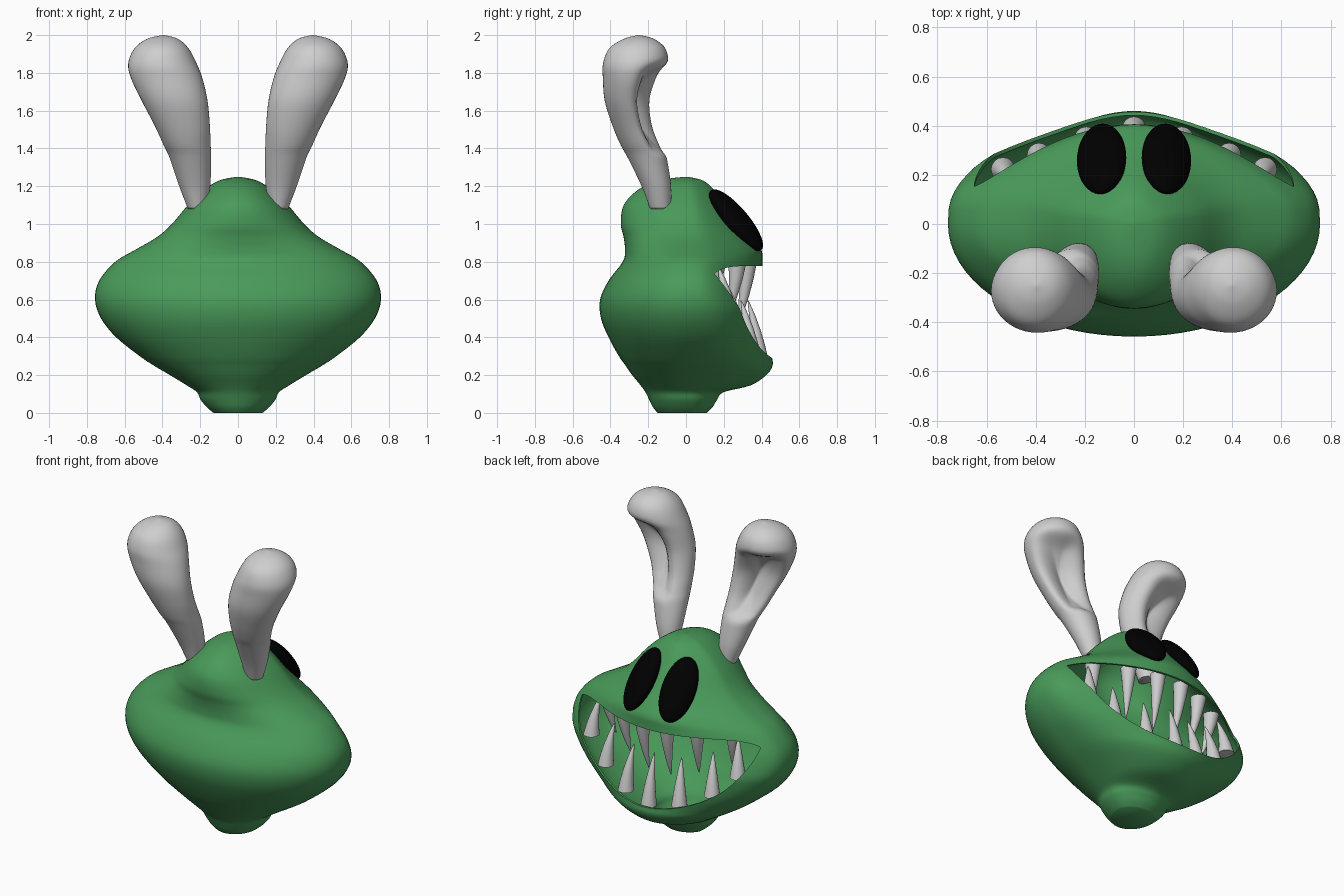
import bpy, math
from mathutils import Vector

if "Cube" in bpy.data.objects:
    bpy.data.objects.remove(bpy.data.objects["Cube"], do_unlink=True)


def material(name, colour):
    m = bpy.data.materials.new(name)
    m.use_nodes = True
    m.diffuse_color = (*colour, 1)
    m.node_tree.nodes["Principled BSDF"].inputs["Base Color"].default_value = (*colour, 1)
    return m


GREEN = material("skin green", (0.067, 0.325, 0.102))
GREY = material("ear and tooth grey", (0.62, 0.62, 0.62))
BLACK = material("eye black", (0, 0, 0))


def spline(rows, steps):
    """Smooth curve through rows of values."""
    rows = [Vector(r) for r in rows]
    out = []
    for i in range(len(rows) - 1):
        a, b, c, d = rows[max(i - 1, 0)], rows[i], rows[i + 1], rows[min(i + 2, len(rows) - 1)]
        for s in range(steps):
            t = s / steps
            out.append(b + (c - a) * t / 2 + (a - b * 2.5 + c * 2 - d / 2) * t * t
                       + ((b - c) * 1.5 + (d - a) / 2) * t ** 3)
    return out + [rows[-1]]


def skin(name, rings, mat):
    """Join equal rings of points into a closed smooth mesh."""
    n = len(rings[0])
    verts = [p for ring in rings for p in ring]
    faces = [(r * n + i, r * n + (i + 1) % n, (r + 1) * n + (i + 1) % n, (r + 1) * n + i)
             for r in range(len(rings) - 1) for i in range(n)]
    faces += [tuple(reversed(range(n))), tuple(range(len(verts) - n, len(verts)))]
    me = bpy.data.meshes.new(name)
    me.from_pydata(verts, [], faces)
    me.materials.append(mat)
    ob = bpy.data.objects.new(name, me)
    bpy.context.collection.objects.link(ob)
    return ob


def smooth(ob, angle=45):
    bpy.ops.object.select_all(action="DESELECT")
    ob.select_set(True)
    bpy.context.view_layer.objects.active = ob
    bpy.ops.object.shade_smooth_by_angle(angle=math.radians(angle))


def turn(n):
    return [2 * math.pi * i / n for i in range(n)]


# Head: height, half width, back depth, front depth
head_rows = spline([
    (0, .13, .15, .11), (.03, .165, .175, .14), (.07, .198, .195, .165), (.11, .218, .215, .2),
    (.145, .27, .24, .34), (.2, .36, .285, .425), (.25, .445, .32, .458), (.3, .52, .355, .455),
    (.4, .645, .41, .445), (.5, .725, .45, .43), (.6, .757, .455, .42), (.7, .735, .41, .41),
    (.8, .65, .335, .405), (.86, .55, .323, .4), (.93, .43, .33, .35), (1, .35, .345, .29),
    (1.1, .265, .33, .215), (1.18, .18, .255, .15), (1.23, .1, .15, .09), (1.25, .01, .01, .01)], 4)


def front_curve(c, z):
    """Front outline: full at the chin, more pointed from the upper lip up."""
    return c ** (.75 + (.25 + .65 * min(1, max(0, (z - .55) / .2))) * c)


def head_ring(row, inset=0):
    z, w, back, front = row
    ring = []
    for a in turn(72):
        c = math.cos(a)
        y = (front - inset) * front_curve(-c, z) if c < 0 else -(back - inset) * c
        ring.append(((w - inset) * math.sin(a), y, z))
    return ring


head = skin("head", [head_ring(r) for r in head_rows], GREEN)

# Mouth: a grin-shaped opening into a thin hollow head
MOUTH_W = .65
SHELL = .014


def rim_low(x):
    return .29 + .445 * (1 - max(0, 1 - (x / MOUTH_W) ** 2) ** .6)


def rim_top(x):
    return .778 - .043 * abs(x / MOUTH_W) ** 8


def mouth_ring(y):
    ring = []
    for a in turn(96):
        x = MOUTH_W * math.cos(a)
        ring.append((x, y, rim_top(x) if math.sin(a) >= 0 else rim_low(x)))
    return ring


hollow_rows = [r for r in head_rows if .025 < r[0] < 1.225]
for cutter in (skin("hollow_cutter", [head_ring(r, SHELL) for r in hollow_rows], GREEN),
               skin("mouth_cutter", [mouth_ring(.7), mouth_ring(.02)], GREEN)):
    cutter.hide_render = True
    cut = head.modifiers.new("cut", "BOOLEAN")
    cut.object = cutter
    cut.operation = "DIFFERENCE"
    cut.solver = "EXACT"
    bpy.context.view_layer.objects.active = head
    bpy.ops.object.modifier_apply(modifier=cut.name)
    bpy.data.objects.remove(cutter, do_unlink=True)
smooth(head, 50)


def behind_lip(x, z, inset):
    """Point at a distance behind the head's front, with the inward direction."""
    r = min(head_rows, key=lambda q: abs(q[0] - z))

    def depth(u):
        return r[3] * front_curve(math.sqrt(max(0, 1 - (u / r[1]) ** 2)), z)
    inward = Vector((depth(x + .01) - depth(x - .01), -.02, 0)).normalized()
    return Vector((x, depth(x), z)) + inward * inset, inward


# Teeth: slightly curved cones behind the lips
def tooth(name, x, z, length, radius):
    base, inward = behind_lip(x, z, radius + SHELL + .01)
    tip = base + inward * .06 + Vector((0, 0, length))
    rings = []
    for t in (0, .25, .5, .75, .93, 1):
        mid = base.lerp(tip, t) - inward * .04 * t * (1 - t)
        r = radius * (1 - t) ** .85 + .002
        rings.append([(mid.x + r * math.cos(a), mid.y + r * math.sin(a), mid.z) for a in turn(16)])
    if length < 0:
        rings.reverse()
    smooth(skin(name, rings, GREY))


for i, x in enumerate((-.57, -.42, -.22, 0, .22, .42, .57)):
    tooth(f"lower_tooth_{i + 1}", x, rim_low(x) - .015, .32 - .14 * abs(x), .047)
for i, x in enumerate((-.5, -.3, -.1, .1, .3, .5)):
    tooth(f"upper_tooth_{i + 1}", x, .8, -.37 + .2 * abs(x), .046)

# Ears: height, centre x, half width, centre y, half depth, scoop depth
ear_rows = [
    (1.08, .215, .05, -.135, .055, 0), (1.2, .229, .082, -.157, .078, 0),
    (1.35, .252, .11, -.205, .103, 0), (1.42, .27, .125, -.235, .112, .42),
    (1.52, .295, .146, -.272, .117, .75), (1.65, .335, .174, -.297, .133, .85),
    (1.77, .377, .189, -.285, .155, .55), (1.85, .4, .181, -.267, .172, .05),
    (1.93, .405, .143, -.258, .148, 0), (1.98, .4, .082, -.25, .08, 0), (2, .395, .005, -.25, .005, 0)]


def ear(name, side):
    rings = []
    for z, cx, rx, cy, ry, dent in spline(ear_rows, 6):
        ring = []
        for a in turn(48):
            away = (a - math.radians(68) + math.pi) % (2 * math.pi) - math.pi
            k = 1 - max(dent, 0) * math.exp(-(away / .76) ** 4)
            ring.append((side * (cx + rx * k * math.cos(a)), cy + ry * k * math.sin(a), z))
        rings.append(ring if side > 0 else ring[::-1])
    smooth(skin(name, rings, GREY), 80)


# Eyes: flattened domes tilted along the brow and turned outward
def eye(name, side):
    bpy.ops.mesh.primitive_uv_sphere_add(segments=32, ring_count=20, location=(side * .132, .265, 1.02))
    ob = bpy.context.object
    ob.name = name
    ob.scale = (.105, .058, .208)
    ob.rotation_mode = "YXZ"
    ob.rotation_euler = (math.radians(38), math.radians(side * 14), math.radians(-side * 27))
    ob.data.materials.append(BLACK)
    smooth(ob, 80)


for label, side in (("left", 1), ("right", -1)):
    ear(label + "_ear", side)
    eye(label + "_eye", side)
